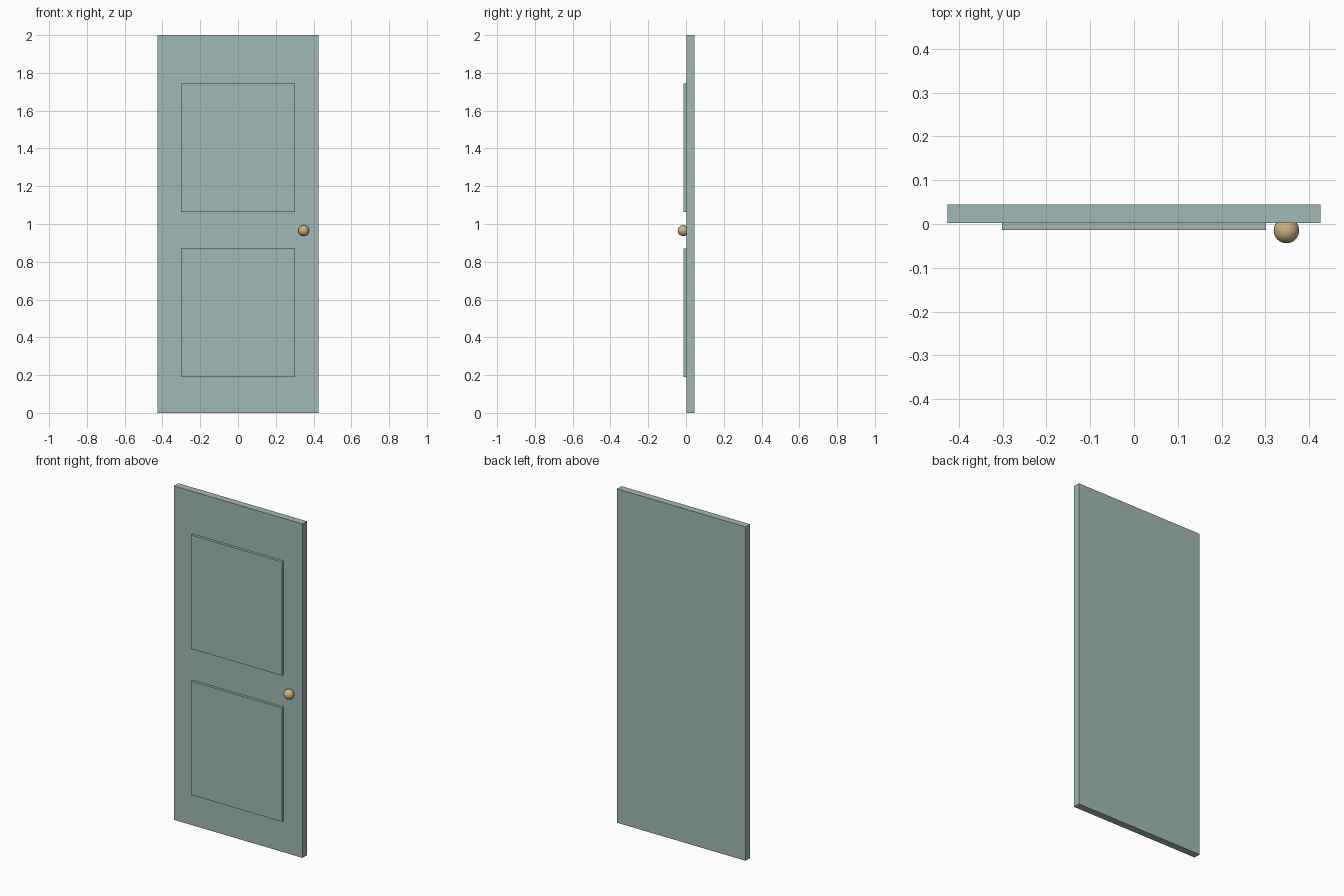
import bpy

cube = bpy.data.objects.get("Cube")
if cube:
    bpy.data.objects.remove(cube, do_unlink=True)


def make_material(name, color):
    mat = bpy.data.materials.new(name)
    mat.use_nodes = True
    mat.diffuse_color = color
    mat.node_tree.nodes["Principled BSDF"].inputs["Base Color"].default_value = color
    return mat


def box(name, low, high, mat):
    center = [(a + b) / 2 for a, b in zip(low, high)]
    bpy.ops.mesh.primitive_cube_add(size=1, location=center)
    obj = bpy.context.object
    obj.name = name
    obj.scale = [b - a for a, b in zip(low, high)]
    bpy.ops.object.transform_apply(location=False, rotation=False, scale=True)
    obj.data.materials.append(mat)
    return obj


sage = make_material("sage green paint", (0.352, 0.491, 0.462, 1))
brass = make_material("pale brass", (0.584, 0.445, 0.223, 1))

# Door slab
half_width, back, face = 0.426, 0.044, 0.002
box("door_slab", (-half_width, face, 0), (half_width, back, 2), sage)

# Raised panels on the front face
panel_half, panel_height, panel_front = 0.301, 0.681, -0.014
for name, bottom in (("lower_panel", 0.189), ("upper_panel", 1.064)):
    box(name, (-panel_half, panel_front, bottom),
        (panel_half, face, bottom + panel_height), sage)

# Round knob
bpy.ops.mesh.primitive_uv_sphere_add(segments=32, ring_count=16, radius=0.029,
                                     location=(0.348, -0.015, 0.965))
knob = bpy.context.object
knob.name = "door_knob"
knob.data.materials.append(brass)
bpy.ops.object.shade_smooth()
